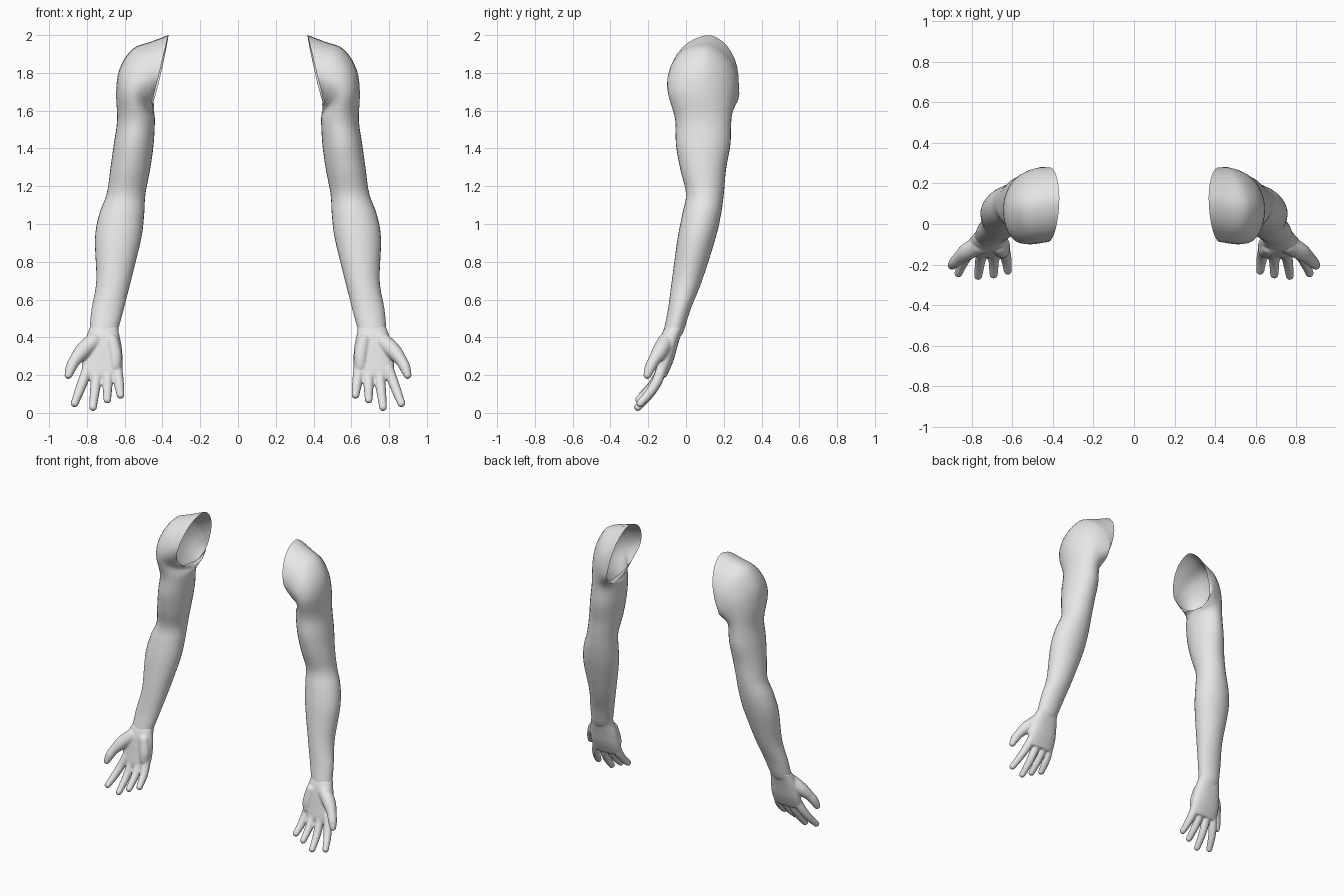
import bpy, bmesh
from math import sin, cos, pi
from mathutils import Vector, Matrix

cube = bpy.data.objects.get("Cube")
if cube:
    bpy.data.objects.remove(cube, do_unlink=True)

grey = bpy.data.materials.new("light_grey")
grey.use_nodes = True
grey.diffuse_color = (0.8, 0.8, 0.8, 1)
grey.node_tree.nodes["Principled BSDF"].inputs["Base Color"].default_value = (0.8, 0.8, 0.8, 1)

SIDES = 32


def ring(outer, front, inner, back, power=1.0):
    """Closed loop through four points, one elliptic quadrant between each pair."""
    pts = [Vector(p) for p in (outer, front, inner, back)]
    mid = sum(pts, Vector()) / 4
    loop = []
    for i in range(SIDES):
        c, s = cos(2 * pi * i / SIDES), sin(2 * pi * i / SIDES)
        across = (pts[0] if c > 0 else pts[2]) - mid
        along = (pts[1] if s > 0 else pts[3]) - mid
        loop.append(mid + across * abs(c) ** power + along * abs(s) ** power)
    return loop


def level_ring(z, x_in, x_out, y_front, y_back, power=1.0):
    x, y = (x_in + x_out) / 2, (y_front + y_back) / 2
    return ring((x_out, y, z), (x, y_front, z), (x_in, y, z), (x, y_back, z), power)


def spline(a, b, c, d, t):
    return b + (c - a) * (t / 2) + (a * 2 - b * 5 + c * 4 - d) * (t * t / 2) \
        + (b * 3 - a - c * 3 + d) * (t ** 3 / 2)


def smooth_path(items, steps, mix):
    """Resample a list of control items with a spline."""
    out = []
    last = len(items) - 1
    for i in range(last):
        ctrl = [items[max(0, min(last, i + k))] for k in (-1, 0, 1, 2)]
        out += [mix(ctrl, s / steps) for s in range(steps)]
    return out + [items[-1]]


def loft(bm, rings, steps, caps=False):
    def mix(ctrl, t):
        return [spline(*pts, t) for pts in zip(*ctrl)]
    loops = [[bm.verts.new(p) for p in r] for r in smooth_path(rings, steps, mix)]
    for lo, hi in zip(loops, loops[1:]):
        for i in range(SIDES):
            j = (i + 1) % SIDES
            bm.faces.new((lo[i], lo[j], hi[j], hi[i]))
    if caps:
        bm.faces.new(loops[0])
        bm.faces.new(loops[-1])


def tube(bm, path, steps=6):
    """Rounded tapered limb from (x, y, z, radius) points."""
    def mix(ctrl, t):
        return spline(*ctrl, t)
    for p in smooth_path([Vector(p) for p in path], steps, mix):
        bmesh.ops.create_icosphere(bm, subdivisions=3, radius=p[3],
                                   matrix=Matrix.Translation(p.xyz))


def finish(name, bm):
    bmesh.ops.recalc_face_normals(bm, faces=bm.faces)
    for f in bm.faces:
        f.smooth = True
    mesh = bpy.data.meshes.new(name)
    bm.to_mesh(mesh)
    bm.free()
    mesh.materials.append(grey)
    obj = bpy.data.objects.new(name, mesh)
    bpy.context.collection.objects.link(obj)
    return obj


def mirror(obj):
    mod = obj.modifiers.new("other_side", 'MIRROR')
    mod.use_mirror_merge = False


# Arm: wrist to upper arm, then rings fanning round to the open shoulder
arm_levels = [
    (0.40, 0.645, 0.785, -0.12, -0.032),
    (0.44, 0.635, 0.785, -0.117, -0.01),
    (0.55, 0.605, 0.775, -0.095, 0.025),
    (0.70, 0.567, 0.75, -0.075, 0.085),
    (0.92, 0.513, 0.757, -0.045, 0.155),
    (1.05, 0.497, 0.735, -0.02, 0.185),
    (1.16, 0.49, 0.695, 0.0, 0.2),
    (1.29, 0.465, 0.676, -0.03, 0.212),
    (1.42, 0.447, 0.658, -0.053, 0.235),
    (1.55, 0.44, 0.64, -0.057, 0.24),
]
shoulder = [
    ((0.645, 0.09, 1.70), (0.55, -0.09, 1.67), (0.445, 0.13, 1.58), (0.52, 0.257, 1.645)),
    ((0.627, 0.09, 1.82), (0.52, -0.1, 1.73), (0.45, 0.13, 1.59), (0.49, 0.272, 1.69)),
    ((0.56, 0.1, 1.925), (0.475, -0.097, 1.76), (0.455, 0.13, 1.60), (0.46, 0.28, 1.715)),
    ((0.455, 0.115, 1.967), (0.445, -0.092, 1.775), (0.46, 0.13, 1.607), (0.44, 0.28, 1.73)),
    ((0.368, 0.13, 2.0), (0.42, -0.088, 1.785), (0.463, 0.13, 1.613), (0.42, 0.277, 1.745)),
]
bm = bmesh.new()
loft(bm, [level_ring(*r) for r in arm_levels] + [ring(*r) for r in shoulder], 5)
mirror(finish("arms", bm))

# Palm
palm_levels = [
    (0.46, 0.634, 0.781, -0.108, -0.006),
    (0.42, 0.63, 0.797, -0.127, -0.024),
    (0.36, 0.617, 0.815, -0.142, -0.043),
    (0.28, 0.61, 0.825, -0.155, -0.065),
    (0.22, 0.612, 0.825, -0.165, -0.09),
    (0.19, 0.625, 0.815, -0.165, -0.105),
]
bm = bmesh.new()
loft(bm, [level_ring(*r, 0.85) for r in palm_levels], 4, caps=True)

# Fingers, from little to index: base x, tip x, tip z, bend
for base, tip, tip_z, bend in ((0.64, 0.622, 0.095, 0.8), (0.69, 0.692, 0.07, 0.95),
                               (0.745, 0.768, 0.03, 1.0), (0.797, 0.865, 0.05, 0.9)):
    path = []
    for t in (0, 0.33, 0.67, 1):
        path.append((base + (tip - base) * t,
                     -0.13 - bend * (0.05 * t + 0.075 * t * t),
                     0.23 + (tip_z - 0.23) * t,
                     0.029 - 0.008 * t * t))
    tube(bm, path)

# Thumb with its mound, and the heel of the palm
tube(bm, [(0.765, -0.105, 0.38, 0.045), (0.82, -0.135, 0.33, 0.043),
          (0.862, -0.168, 0.28, 0.032), (0.884, -0.19, 0.24, 0.029),
          (0.898, -0.205, 0.2, 0.021)])
tube(bm, [(0.665, -0.115, 0.38, 0.036), (0.65, -0.13, 0.3, 0.037), (0.65, -0.135, 0.25, 0.033)])

# Fuse the hand into one skin
hand = finish("hands", bm)
fuse = hand.modifiers.new("fuse", 'REMESH')
fuse.mode = 'VOXEL'
fuse.voxel_size = 0.006
fuse.use_smooth_shade = True
soften = hand.modifiers.new("soften", 'SMOOTH')
soften.factor = 0.5
soften.iterations = 6
mirror(hand)
